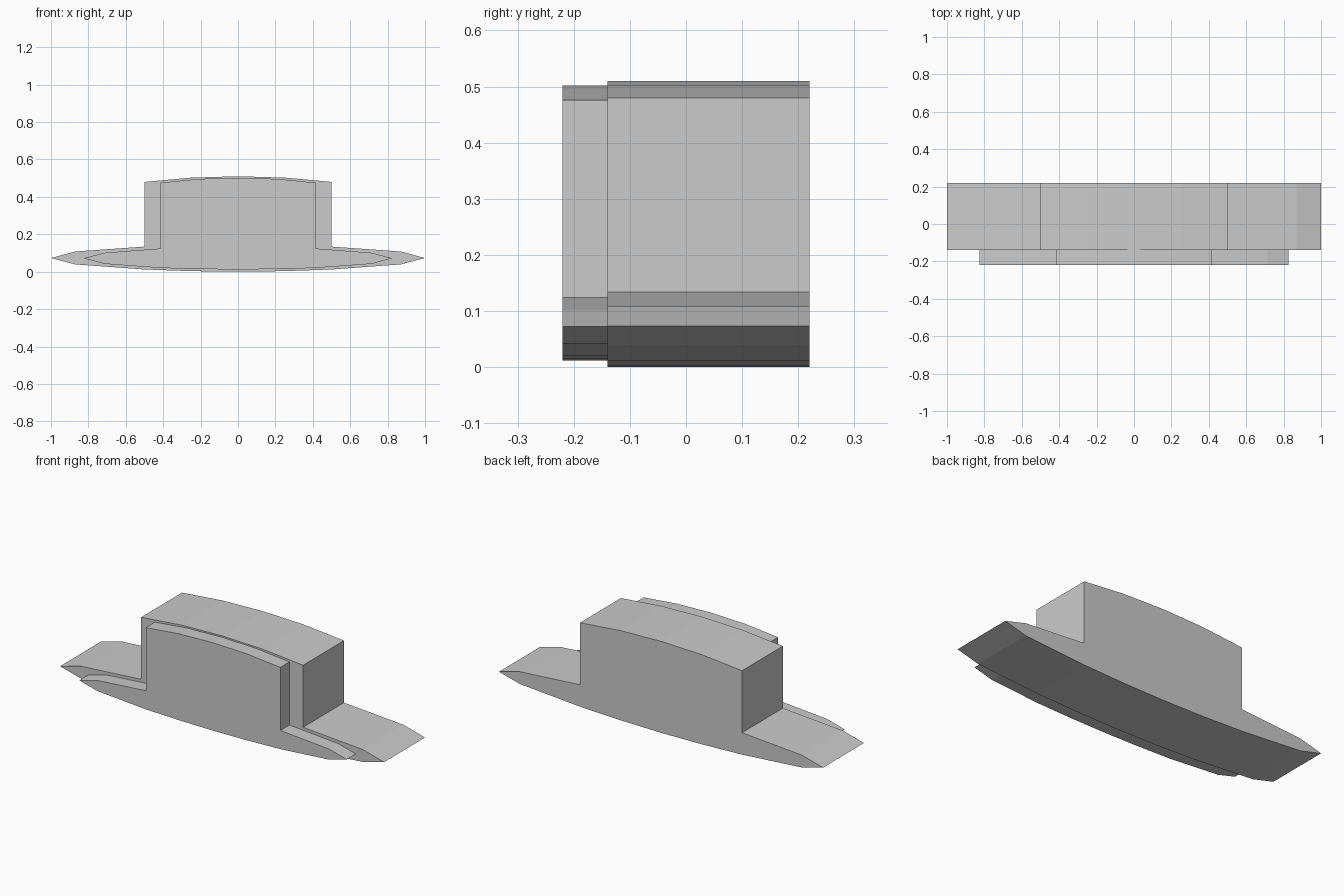
import bpy
import bmesh

cube = bpy.data.objects.get("Cube")
if cube:
    bpy.data.objects.remove(cube, do_unlink=True)

grey = bpy.data.materials.new("light_grey")
grey.use_nodes = True
grey.diffuse_color = (0.6, 0.6, 0.6, 1)
grey.node_tree.nodes["Principled BSDF"].inputs["Base Color"].default_value = (0.6, 0.6, 0.6, 1)


def extruded_slab(name, half_profile, y_front, y_back):
    """Mirror a half outline (bottom centre to top centre) and extrude it in depth."""
    left = [(-x, z) for x, z in reversed(half_profile) if x > 0]
    bm = bmesh.new()
    verts = [bm.verts.new((x, y_front, z)) for x, z in half_profile + left]
    face = bm.faces.new(verts)
    extruded = bmesh.ops.extrude_face_region(bm, geom=[face], use_keep_orig=True)
    moved = [g for g in extruded["geom"] if isinstance(g, bmesh.types.BMVert)]
    bmesh.ops.translate(bm, verts=moved, vec=(0, y_back - y_front, 0))
    bmesh.ops.recalc_face_normals(bm, faces=bm.faces)
    mesh = bpy.data.meshes.new(name)
    bm.to_mesh(mesh)
    bm.free()
    mesh.materials.append(grey)
    obj = bpy.data.objects.new(name, mesh)
    bpy.context.collection.objects.link(obj)
    return obj


# Deep main body: curved hull, pointed brim and arched crown
body = [(0, 0), (0.25, 0.003), (0.5, 0.012), (0.87, 0.039), (1, 0.073),
        (0.87, 0.108), (0.5, 0.134), (0.5, 0.48), (0.25, 0.503), (0, 0.51)]
extruded_slab("main_body", body, -0.14, 0.22)

# Thin, smaller plate on the front
plate = [(0, 0.012), (0.21, 0.014), (0.415, 0.02), (0.715, 0.042), (0.825, 0.072),
         (0.715, 0.101), (0.415, 0.124), (0.415, 0.476), (0.21, 0.496), (0, 0.502)]
extruded_slab("front_plate", plate, -0.22, -0.14)
